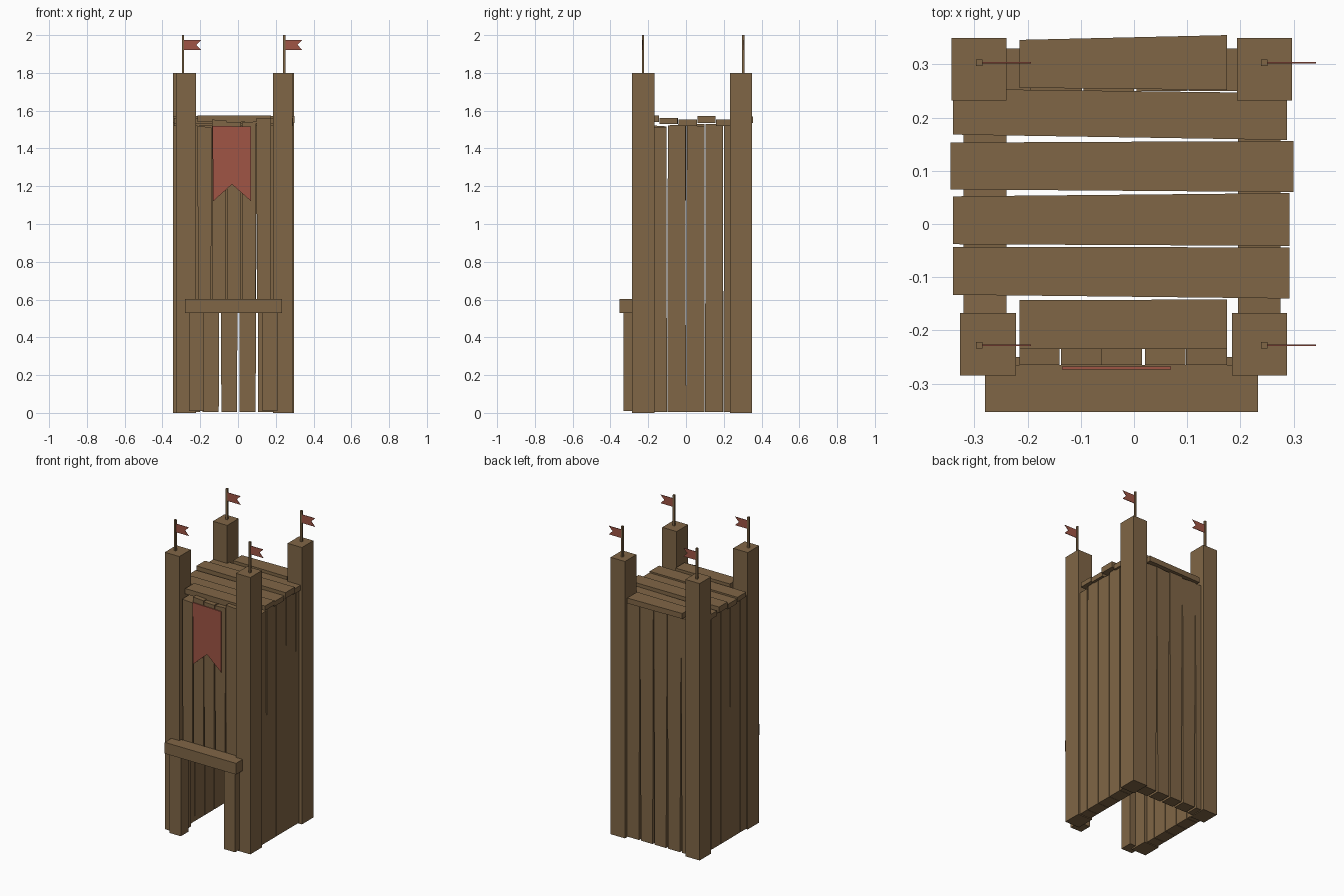
import bpy
import bmesh
import random

random.seed(4)
cube = bpy.data.objects.get("Cube")
if cube:
    bpy.data.objects.remove(cube)


def material(name, colour):
    m = bpy.data.materials.new(name)
    m.use_nodes = True
    m.diffuse_color = colour
    m.node_tree.nodes["Principled BSDF"].inputs["Base Color"].default_value = colour
    return m


wood = material("brown wood", (0.216, 0.133, 0.061, 1))
cloth = material("red cloth", (0.35, 0.09, 0.06, 1))


def prism(name, outline, axis, d0, d1, mat=wood):
    """Extrude a 2D outline along an axis, from d0 to d1."""
    def place(a, b, d):
        return {"x": (d, a, b), "y": (a, d, b), "z": (a, b, d)}[axis]
    bm = bmesh.new()
    low = [bm.verts.new(place(a, b, d0)) for a, b in outline]
    high = [bm.verts.new(place(a, b, d1)) for a, b in outline]
    bm.faces.new(low)
    bm.faces.new(high[::-1])
    n = len(outline)
    for i in range(n):
        j = (i + 1) % n
        bm.faces.new((low[j], low[i], high[i], high[j]))
    bmesh.ops.recalc_face_normals(bm, faces=bm.faces[:])
    mesh = bpy.data.meshes.new(name)
    bm.to_mesh(mesh)
    bm.free()
    mesh.materials.append(mat)
    obj = bpy.data.objects.new(name, mesh)
    bpy.context.collection.objects.link(obj)
    return obj


def box(name, x, y, z):
    return prism(name, [(x[0], y[0]), (x[1], y[0]), (x[1], y[1]), (x[0], y[1])], "z", *z)


def wall(name, axis, edges, tops, d0, d1, z0, gap_low, gap_high):
    """Row of upright planks with narrow, slightly tapering gaps."""
    for i, top in enumerate(tops):
        a, b = edges[i], edges[i + 1]
        lo, hi = gap_low / 2, gap_high / 2
        lean = random.uniform(-0.002, 0.002)
        slant = random.uniform(-0.004, 0.004)
        outline = [(a + lo, z0), (b - lo, z0),
                   (b - hi + lean, top + slant), (a + hi + lean, top - slant)]
        prism(f"{name}_plank_{i + 1}", outline, axis, d0, d1)


# Corner posts
posts = {
    "front_right": ((-0.327, -0.222), (-0.285, -0.167)),
    "front_left": ((0.184, 0.288), (-0.285, -0.167)),
    "back_right": ((-0.343, -0.24), (0.232, 0.35)),
    "back_left": ((0.194, 0.297), (0.232, 0.35)),
}
for name, (x, y) in posts.items():
    box(name + "_post", x, y, (0, 1.8))

# Flag poles with swallowtail flags
for side, px in (("right", -0.291), ("left", 0.245)):
    for end, py in (("front", -0.228), ("back", 0.303)):
        r = 0.006
        box(f"{end}_{side}_pole", (px - r, px + r), (py - r, py + r), (1.79, 2.0))
        flag = [(px, 1.975), (px + 0.097, 1.975), (px + 0.07, 1.948),
                (px + 0.097, 1.92), (px, 1.92)]
        prism(f"{end}_{side}_flag", flag, "y", py - 0.0015, py + 0.0015, cloth)

# Plank walls; the front one stops above the doorway
wall("front", "y", [-0.215, -0.138, -0.06, 0.018, 0.096, 0.175],
     [1.515, 1.55, 1.54, 1.54, 1.56], -0.265, -0.185, 0.53, 0.009, 0.002)
wall("back", "y", [-0.28, -0.195, -0.095, 0.002, 0.1, 0.2],
     [1.53, 1.53, 1.54, 1.53, 1.53], 0.25, 0.33, 0.005, 0.014, 0.002)
side_edges = [-0.2, -0.1, 0.0, 0.1, 0.198, 0.25]
wall("left", "x", side_edges, [1.51, 1.525, 1.52, 1.53, 1.52],
     0.195, 0.275, 0.005, 0.002, 0.006)
wall("right", "x", side_edges, [1.52, 1.515, 1.53, 1.52, 1.525],
     -0.32, -0.24, 0.005, 0.003, 0.006)

# Door frame
box("door_right_jamb", (-0.26, -0.18), (-0.33, -0.25), (0.01, 0.53))
box("door_left_jamb", (0.13, 0.21), (-0.33, -0.25), (0.01, 0.53))
box("door_lintel", (-0.28, 0.233), (-0.353, -0.265), (0.53, 0.603))

# Roof planks: x range, y range at the right end, y range at the left end, z range
roof = [
    ((-0.215, 0.175), (-0.235, -0.143), (-0.235, -0.142), (1.54, 1.575)),
    ((-0.34, 0.292), (-0.133, -0.043), (-0.14, -0.044), (1.53, 1.56)),
    ((-0.34, 0.292), (-0.038, 0.052), (-0.041, 0.058), (1.52, 1.552)),
    ((-0.345, 0.3), (0.065, 0.153), (0.06, 0.156), (1.535, 1.573)),
    ((-0.34, 0.288), (0.168, 0.254), (0.158, 0.246), (1.52, 1.553)),
    ((-0.215, 0.175), (0.256, 0.346), (0.252, 0.355), (1.535, 1.57)),
]
for i, (x, ya, yb, z) in enumerate(roof):
    outline = [(x[0], ya[0]), (x[1], yb[0]), (x[1], yb[1]), (x[0], ya[1])]
    prism(f"roof_plank_{i + 1}", outline, "z", *z)

# Hanging banner
prism("banner", [(-0.135, 1.52), (0.07, 1.515), (0.07, 1.12), (-0.032, 1.21), (-0.132, 1.12)],
      "y", -0.273, -0.268, cloth)
